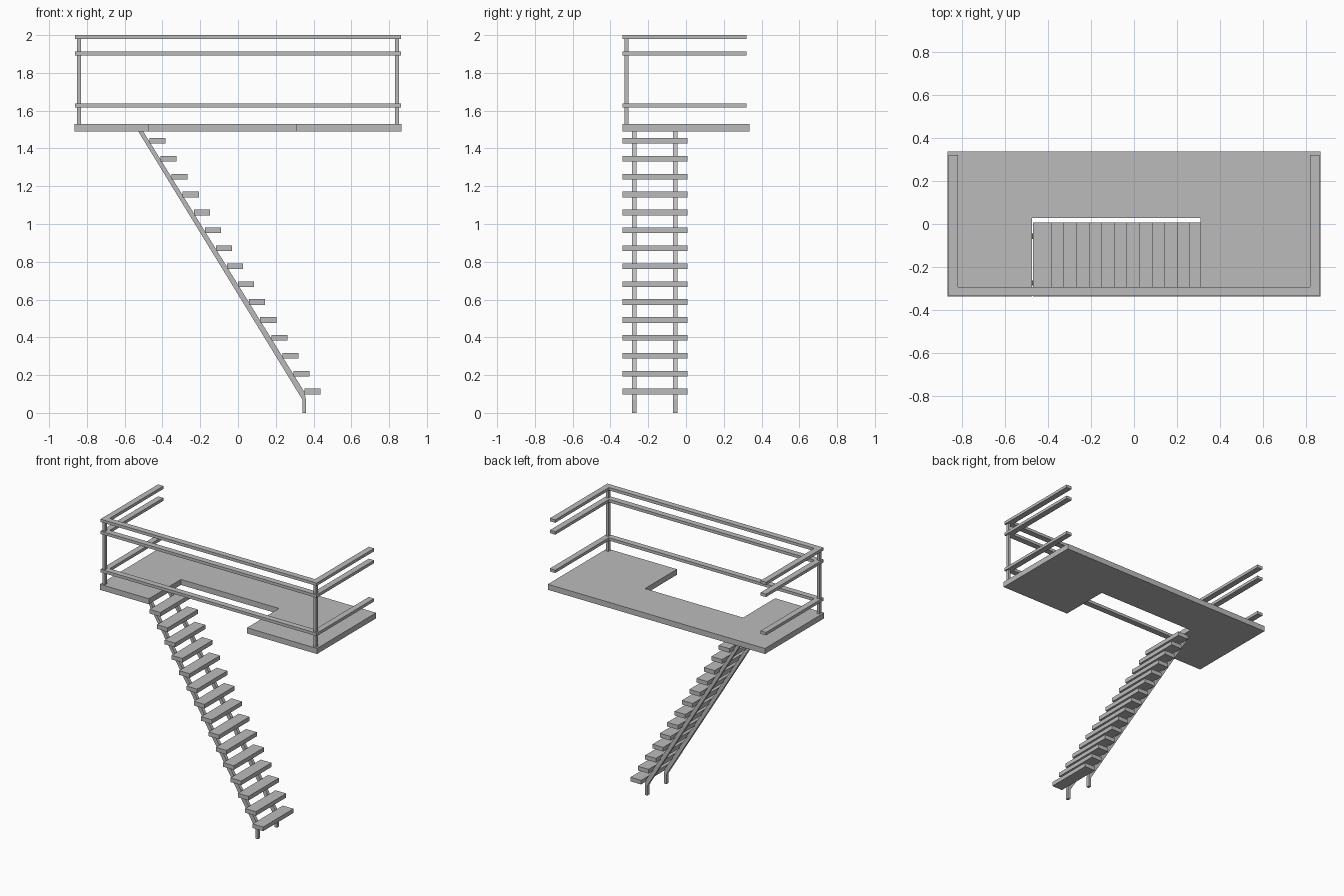
import bpy, bmesh
from mathutils import Vector

cube = bpy.data.objects.get("Cube")
if cube:
    bpy.data.objects.remove(cube, do_unlink=True)

grey = bpy.data.materials.new("plain grey")
grey.use_nodes = True
grey.diffuse_color = (0.5, 0.5, 0.5, 1)
grey.node_tree.nodes["Principled BSDF"].inputs["Base Color"].default_value = (0.5, 0.5, 0.5, 1)


def prism(name, outline, axis, low, high):
    """Extrude a 2D outline along z (outline in x, y) or along y (outline in x, z)."""
    bm = bmesh.new()
    if axis == "z":
        points = [(a, b, low) for a, b in outline]
        offset = Vector((0, 0, high - low))
    else:
        points = [(a, low, b) for a, b in outline]
        offset = Vector((0, high - low, 0))
    face = bm.faces.new([bm.verts.new(p) for p in points])
    extruded = bmesh.ops.extrude_face_region(bm, geom=[face])["geom"]
    bmesh.ops.translate(bm, verts=[v for v in extruded if isinstance(v, bmesh.types.BMVert)], vec=offset)
    bmesh.ops.recalc_face_normals(bm, faces=bm.faces)
    mesh = bpy.data.meshes.new(name)
    bm.to_mesh(mesh)
    bm.free()
    mesh.materials.append(grey)
    obj = bpy.data.objects.new(name, mesh)
    bpy.context.collection.objects.link(obj)
    return obj


def rect(x0, x1, y0, y1):
    return [(x0, y0), (x1, y0), (x1, y1), (x0, y1)]


# Platform with the stair opening cut into its front edge
W, D = 0.866, 0.337
DECK_BOTTOM, DECK_TOP = 1.49, 1.53
prism("platform", [(-W, -D), (-0.475, -D), (-0.475, 0.028), (0.308, 0.028),
                   (0.308, -D), (W, -D), (W, D), (-W, D)], "z", DECK_BOTTOM, DECK_TOP)

# Three U-shaped rails, open at the back
R, T = 0.862, 0.043
rail = [(-R, -0.335), (R, -0.335), (R, 0.32), (R - T, 0.32),
        (R - T, T - 0.335), (T - R, T - 0.335), (T - R, 0.32), (-R, 0.32)]
for name, top in (("top_rail", 2.0), ("middle_rail", 1.914), ("bottom_rail", 1.638)):
    prism(name, rail, "z", top - 0.021, top)

# Corner posts
for side, x in (("left", 0.842), ("right", -0.842)):
    prism(side + "_post", rect(x - 0.01, x + 0.01, -0.326, -0.304), "z", DECK_TOP, 1.985)

# Stair stringers with a short upright foot
stringer = [(-0.528, DECK_BOTTOM), (-0.502, DECK_BOTTOM), (0.352, 0.11), (0.36, 0.07),
            (0.36, 0), (0.341, 0), (0.341, 0.07)]
for name, y in (("front_stringer", -0.275), ("back_stringer", -0.057)):
    prism(name, stringer, "y", y - 0.012, y + 0.012)

# Open treads
for i in range(15):
    x, z = 0.352 - i * 0.0586, 0.098 + i * 0.0948
    prism(f"tread_{i + 1}", rect(x, x + 0.085, z, z + 0.03), "y", -D, 0.008)
